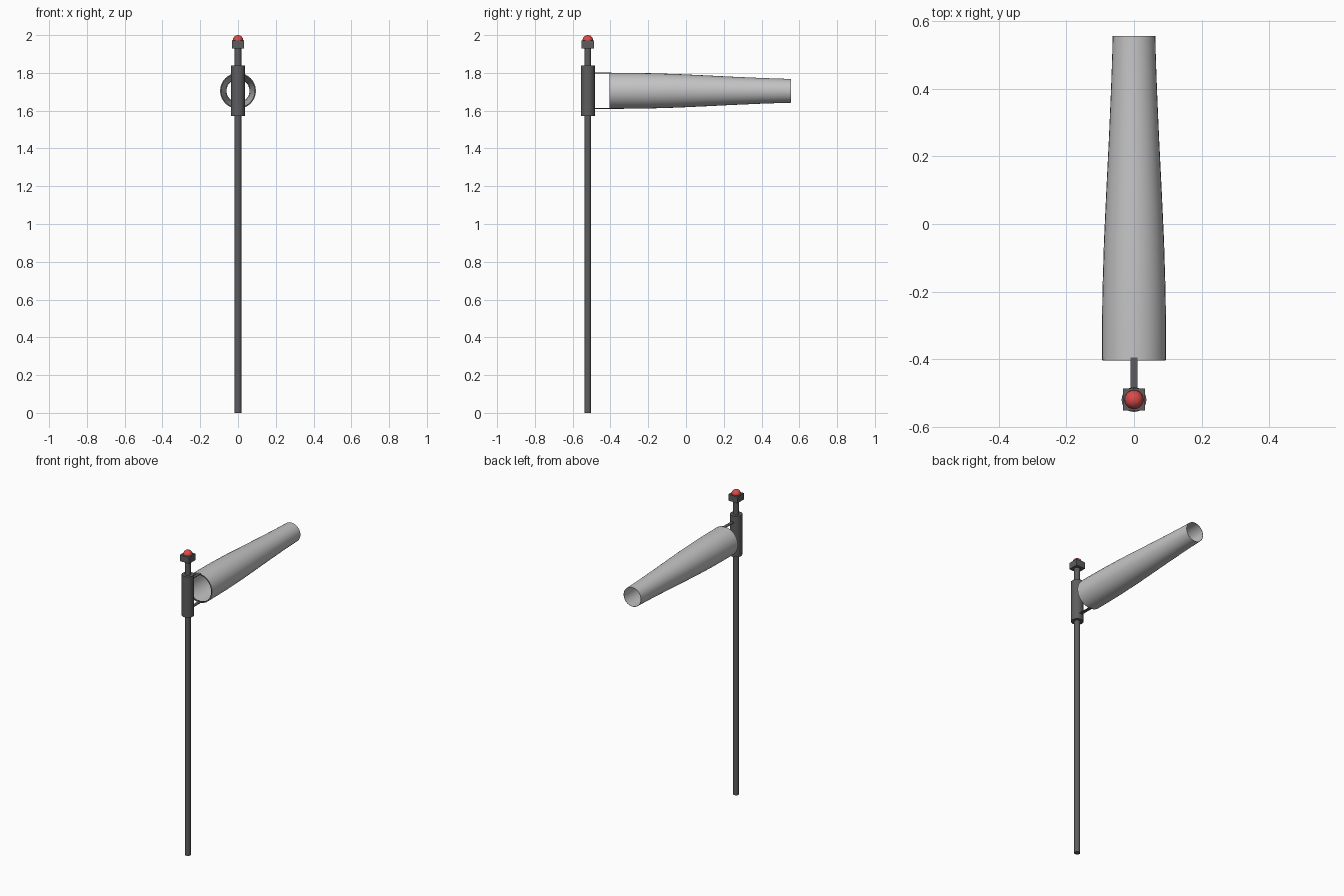
import bpy, bmesh, math
from mathutils import Matrix

if "Cube" in bpy.data.objects:
    bpy.data.objects.remove(bpy.data.objects["Cube"])

POLE_Y = -0.52
SOCK_Z = 1.705


def material(name, rgb):
    m = bpy.data.materials.new(name)
    m.diffuse_color = (*rgb, 1)
    m.use_nodes = True
    m.node_tree.nodes["Principled BSDF"].inputs["Base Color"].default_value = m.diffuse_color
    return m


GREY = material("dark grey metal", (0.11, 0.11, 0.11))
FABRIC = material("light grey fabric", (0.55, 0.55, 0.55))
RED = material("red lamp", (0.70, 0.07, 0.065))


def finish(name, bm, mat, smooth=True):
    bmesh.ops.recalc_face_normals(bm, faces=bm.faces)
    mesh = bpy.data.meshes.new(name)
    bm.to_mesh(mesh)
    bm.free()
    ob = bpy.data.objects.new(name, mesh)
    bpy.context.collection.objects.link(ob)
    mesh.materials.append(mat)
    if smooth:
        bpy.ops.object.select_all(action='DESELECT')
        ob.select_set(True)
        bpy.context.view_layer.objects.active = ob
        bpy.ops.object.shade_smooth_by_angle(angle=math.radians(40))
    return ob


def cylinder(name, r, z0, z1, mat, sides=16):
    bm = bmesh.new()
    bmesh.ops.create_cone(bm, cap_ends=True, segments=sides, radius1=r, radius2=r,
                          depth=z1 - z0,
                          matrix=Matrix.Translation((0, POLE_Y, (z0 + z1) / 2)))
    return finish(name, bm, mat)


def box(name, centre, size, mat):
    bm = bmesh.new()
    bmesh.ops.create_cube(bm, size=1, matrix=Matrix.Translation(centre)
                          @ Matrix.Diagonal((*size, 1)))
    return finish(name, bm, mat, smooth=False)


def lathe_y(name, profile, mat, sides=32):
    """Spin a closed (y, radius) profile around the sock axis."""
    bm = bmesh.new()
    rings = [[bm.verts.new((r * math.cos(a), y, SOCK_Z + r * math.sin(a)))
              for a in (2 * math.pi * i / sides for i in range(sides))]
             for y, r in profile]
    for k, ring in enumerate(rings):
        nxt = rings[(k + 1) % len(rings)]
        for i in range(sides):
            j = (i + 1) % sides
            bm.faces.new((ring[i], ring[j], nxt[j], nxt[i]))
    return finish(name, bm, mat)


# Mast, swivel sleeve and lamp
cylinder("mast", 0.018, 0, 1.94, GREY)
cylinder("swivel_sleeve", 0.037, 1.572, 1.84, GREY)
box("lamp_base", (0, POLE_Y, 1.951), (0.066, 0.066, 0.042), GREY)
bm = bmesh.new()
bmesh.ops.create_uvsphere(bm, u_segments=20, v_segments=12, radius=0.028,
                          matrix=Matrix.Translation((0, POLE_Y, 1.972)))
finish("warning_lamp", bm, RED)

# Arms holding the sock mouth, above and below
for name, s in (("upper_arm", 1), ("lower_arm", -1)):
    box(name, (0, -0.45, SOCK_Z + s * 0.0935), (0.02, 0.11, 0.005), GREY)

# Hoop inside the mouth
lathe_y("mouth_hoop", [(-0.404, 0.0935), (-0.392, 0.0935), (-0.392, 0.088), (-0.404, 0.088)], GREY)

# Open tapering fabric sock
outer = [(-0.403, 0.095), (-0.3, 0.0948), (-0.2, 0.0935), (-0.05, 0.089), (0.1, 0.082),
         (0.25, 0.0745), (0.4, 0.068), (0.5, 0.0645), (0.557, 0.063)]
inner = [(y, r - 0.002) for y, r in reversed(outer)]
lathe_y("wind_sock", outer + inner, FABRIC)
